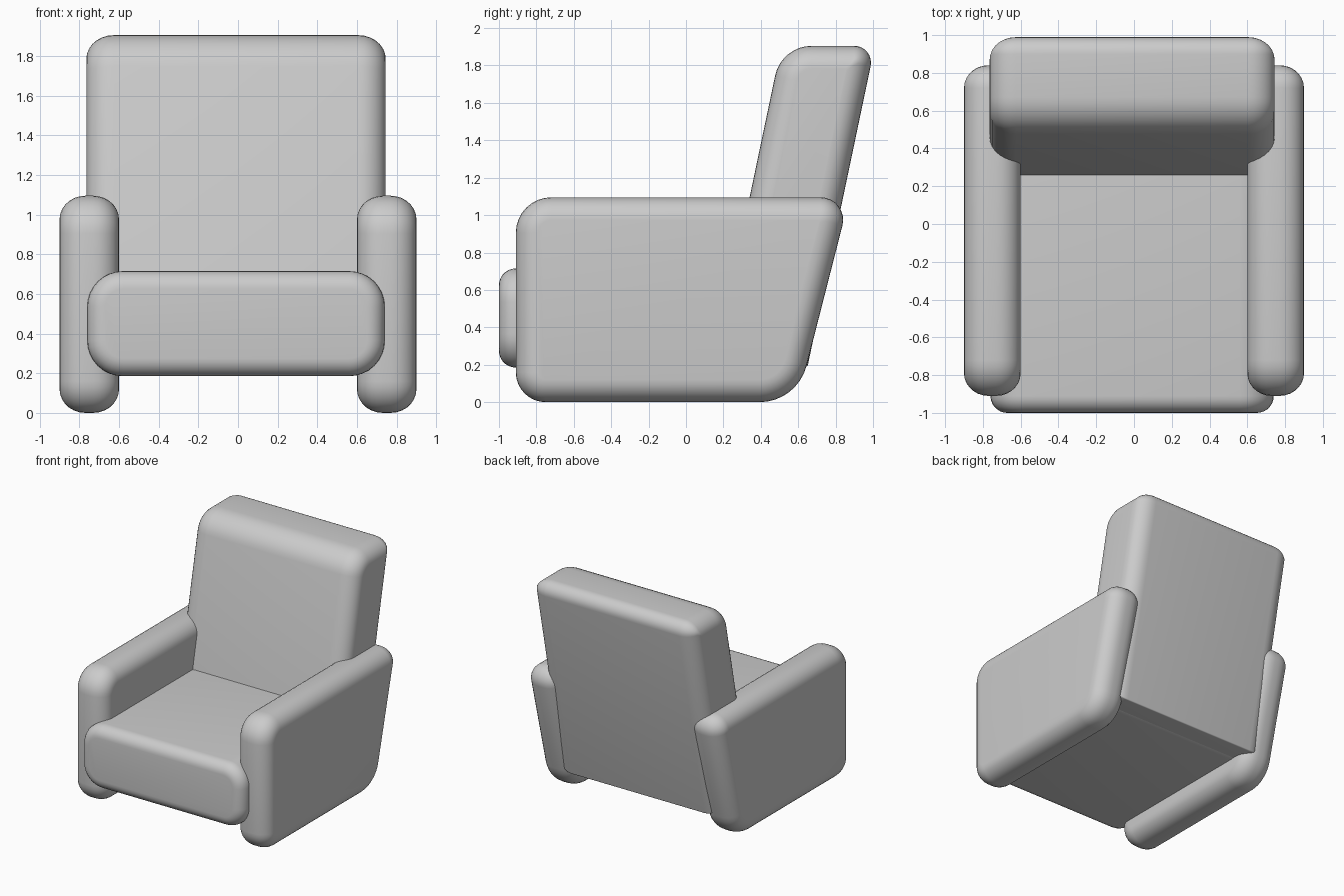
import bpy, bmesh, math
from mathutils import Vector

if "Cube" in bpy.data.objects:
    bpy.data.objects.remove(bpy.data.objects["Cube"])


def outline(corners, inset, steps=8):
    """Rounded convex polygon (counter-clockwise u, v, radius), shrunk by inset."""
    pts, n = [], len(corners)
    for i, (u, v, r) in enumerate(corners):
        p = Vector((u, v))
        a = p - Vector(corners[i - 1][:2])
        b = Vector(corners[(i + 1) % n][:2]) - p
        n1 = Vector((-a.y, a.x)).normalized()
        n2 = Vector((-b.y, b.x)).normalized()
        r = max(r - inset, 0.01)
        c = p + (n1 + n2) * (inset + r) / (1 + n1.dot(n2))
        pts += [c - r * n1.slerp(n2, k / steps) for k in range(steps + 1)]
    return pts


def cushion(name, corners, start, end, round_len, round_in, axis="x", steps=7):
    """Padded block: rounded profile swept along an axis with rounded rims."""
    layers = []
    for k in range(steps + 1):
        t = math.pi / 2 * k / steps
        layers.append((round_len * (1 - math.sin(t)), round_in * (1 - math.cos(t))))
    rings = [(start + w, d) for w, d in reversed(layers)]
    rings = rings[::-1] if rings[0][0] < rings[-1][0] else rings
    rings = sorted([(start + w, d) for w, d in layers]) + \
        sorted([(end - w, d) for w, d in layers])
    bm = bmesh.new()
    loops = []
    for w, d in rings:
        loops.append([bm.verts.new((w, p.x, p.y) if axis == "x" else (p.x, w, p.y))
                      for p in outline(corners, d)])
    n = len(loops[0])
    for a, b in zip(loops, loops[1:]):
        for i in range(n):
            j = (i + 1) % n
            bm.faces.new((a[i], a[j], b[j], b[i]))
    bm.faces.new(loops[0])
    bm.faces.new(loops[-1])
    bmesh.ops.recalc_face_normals(bm, faces=bm.faces)
    mesh = bpy.data.meshes.new(name)
    bm.to_mesh(mesh)
    bm.free()
    obj = bpy.data.objects.new(name, mesh)
    bpy.context.collection.objects.link(obj)
    obj.select_set(True)
    bpy.context.view_layer.objects.active = obj
    return obj


# Armrests: side profile in y, z with raked rear edge
arm = [(-0.91, 0, 0.16), (0.595, 0, 0.26), (0.875, 1.095, 0.12), (-0.91, 1.095, 0.19)]
cushion("arm_left", arm, -0.9, -0.6, 0.13, 0.12)
cushion("arm_right", arm, 0.6, 0.9, 0.13, 0.12)

# Backrest: leaning slab running down behind the seat
back = [(0.15, 0.19, 0.01), (0.65, 0.19, 0.01), (1.01, 1.905, 0.09), (0.51, 1.905, 0.2)]
cushion("backrest", back, -0.765, 0.745, 0.14, 0.12)

# Seat: front profile in x, z swept from the front lip into the backrest
seat = [(-0.76, 0.185, 0.18), (0.74, 0.185, 0.18), (0.74, 0.715, 0.18), (-0.76, 0.715, 0.18)]
cushion("seat", seat, -1.0, 0.55, 0.09, 0.09, axis="y")

bpy.ops.object.shade_smooth_by_angle(angle=math.radians(40))
